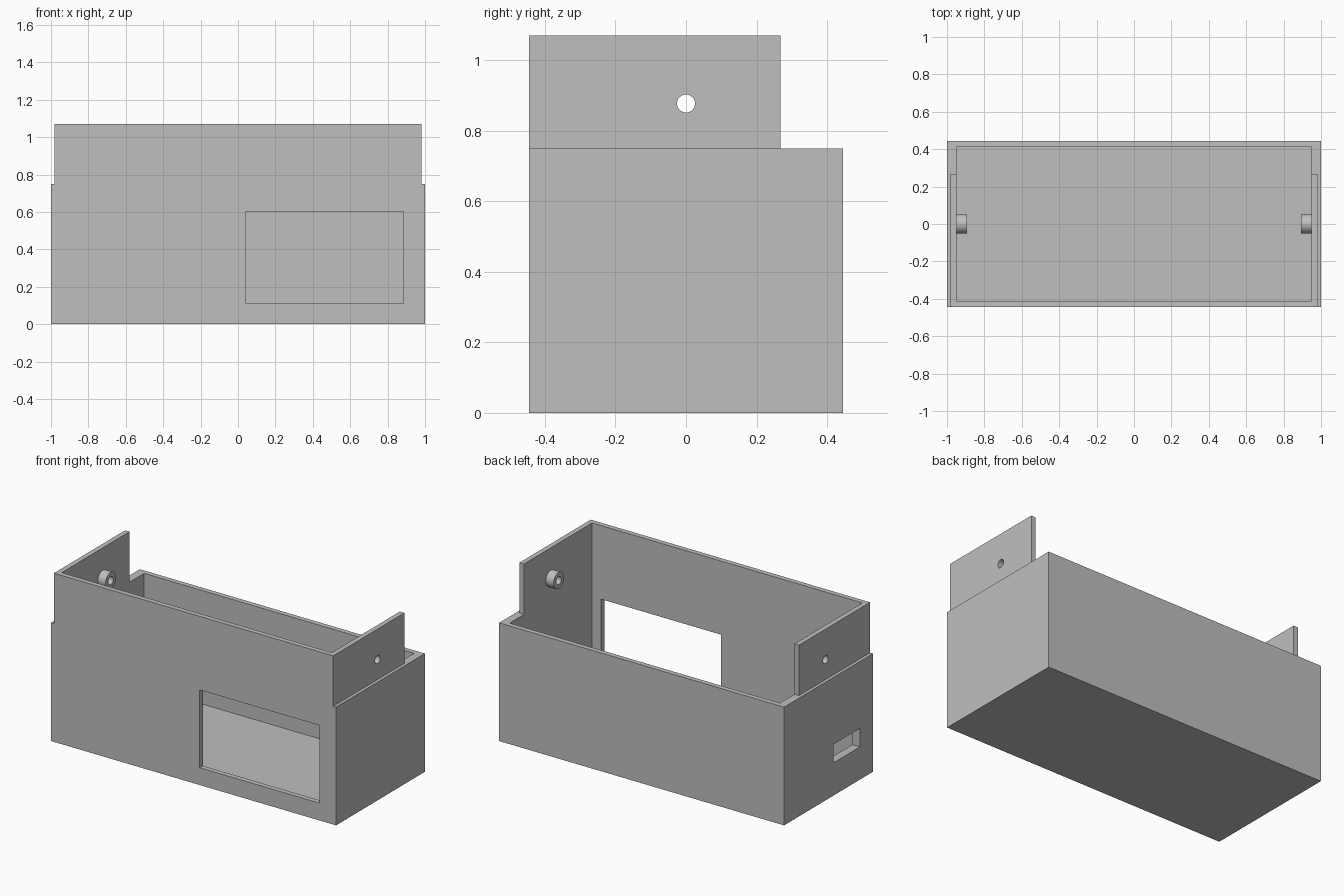
import bpy, bmesh
from math import radians
from mathutils import Matrix

if "Cube" in bpy.data.objects:
    bpy.data.objects.remove(bpy.data.objects["Cube"], do_unlink=True)

# Overall sizes
HALF_X, HALF_Y = 1.0, 0.445          # outer shell
IN_X, IN_Y = 0.948, 0.413            # inner cavity
RIM, TOP, FLOOR = 0.75, 1.07, 0.03   # heights
EAR_X, EAR_BACK = 0.98, 0.268        # raised collar
PIVOT_Z = 0.877

grey = bpy.data.materials.new("plain_grey")
grey.use_nodes = True
colour = (0.52, 0.52, 0.52, 1)
grey.diffuse_color = colour
grey.node_tree.nodes["Principled BSDF"].inputs["Base Color"].default_value = colour


def finish(name, bm):
    bmesh.ops.recalc_face_normals(bm, faces=bm.faces)
    mesh = bpy.data.meshes.new(name)
    bm.to_mesh(mesh)
    bm.free()
    mesh.materials.append(grey)
    obj = bpy.data.objects.new(name, mesh)
    bpy.context.collection.objects.link(obj)
    return obj


def prism(name, outline, z0, z1):
    """Extrude a plan outline from z0 up to z1."""
    bm = bmesh.new()
    face = bm.faces.new([bm.verts.new((x, y, z0)) for x, y in outline])
    ext = bmesh.ops.extrude_face_region(bm, geom=[face])["geom"]
    verts = [v for v in ext if isinstance(v, bmesh.types.BMVert)]
    bmesh.ops.translate(bm, verts=verts, vec=(0, 0, z1 - z0))
    return finish(name, bm)


def box(name, x, y, z):
    return prism(name, [(x[0], y[0]), (x[1], y[0]), (x[1], y[1]), (x[0], y[1])], *z)


def rod(name, x0, x1, radius):
    """Cylinder along x on the pivot line."""
    bm = bmesh.new()
    place = Matrix.Translation(((x0 + x1) / 2, 0, PIVOT_Z)) @ Matrix.Rotation(radians(90), 4, "Y")
    bmesh.ops.create_cone(bm, cap_ends=True, segments=48, radius1=radius,
                          radius2=radius, depth=abs(x1 - x0), matrix=place)
    return finish(name, bm)


def cut(obj, *cutters):
    """Subtract each cutter, bake the result and discard the cutters."""
    for c in cutters:
        c.hide_render = True
        mod = obj.modifiers.new("cut", "BOOLEAN")
        mod.operation, mod.solver, mod.object = "DIFFERENCE", "EXACT", c
    graph = bpy.context.evaluated_depsgraph_get()
    mesh = bpy.data.meshes.new_from_object(obj.evaluated_get(graph))
    obj.modifiers.clear()
    obj.data = mesh
    for c in cutters:
        bpy.data.objects.remove(c, do_unlink=True)


# Open box with a front window and a side slot
shell = box("box_shell", (-HALF_X, HALF_X), (-HALF_Y, HALF_Y), (0, RIM))
cut(shell,
    box("cavity", (-IN_X, IN_X), (-IN_Y, IN_Y), (FLOOR, 1)),
    box("window_cutter", (0.043, 0.885), (-0.6, -0.3), (0.11, 0.603)),
    box("slot_cutter", (-1.1, -0.9), (-0.315, -0.048), (0.208, 0.325)))

# Raised collar: tall front panel with an ear at each end
half = [(IN_X, -IN_Y), (IN_X, EAR_BACK), (EAR_X, EAR_BACK), (EAR_X, -HALF_Y)]
outline = half + [(-x, y) for x, y in reversed(half)]
collar = prism("front_panel_and_ears", outline, RIM, TOP)
cut(collar, rod("ear_drill", -1.2, 1.2, 0.0255))

# Pivot bosses inside the ears
for side, name in ((1, "left_boss"), (-1, "right_boss")):
    boss = rod(name, side * 0.893, side * IN_X, 0.052)
    cut(boss, rod("boss_drill", -1.2, 1.2, 0.0255))

# Smooth round walls, keep edges sharp
bpy.ops.object.select_all(action="DESELECT")
for obj in bpy.context.collection.objects:
    if obj.type == "MESH" and obj.data.materials and obj.data.materials[0] == grey:
        obj.select_set(True)
        bpy.context.view_layer.objects.active = obj
bpy.ops.object.shade_smooth_by_angle(angle=radians(30))
